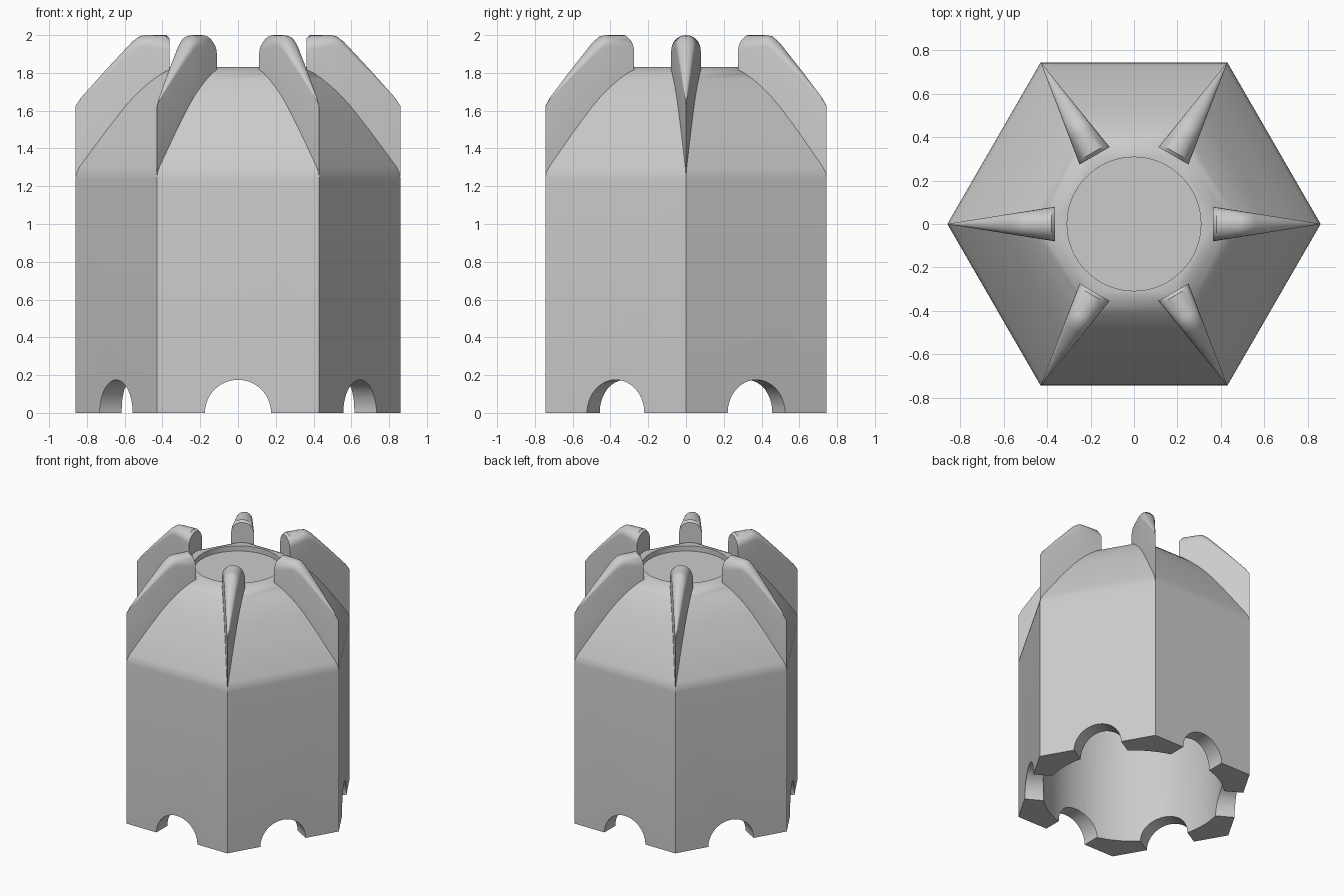
import bpy, bmesh, math
from mathutils import Matrix

if "Cube" in bpy.data.objects:
    bpy.data.objects.remove(bpy.data.objects["Cube"], do_unlink=True)

grey = bpy.data.materials.new("light grey")
grey.use_nodes = True
grey.diffuse_color = (0.6, 0.6, 0.6, 1)
grey.node_tree.nodes["Principled BSDF"].inputs["Base Color"].default_value = (0.6, 0.6, 0.6, 1)


def finish(bm, name, helper=False):
    bmesh.ops.recalc_face_normals(bm, faces=bm.faces)
    mesh = bpy.data.meshes.new(name)
    bm.to_mesh(mesh)
    bm.free()
    mesh.materials.append(grey)
    obj = bpy.data.objects.new(name, mesh)
    bpy.context.collection.objects.link(obj)
    obj.hide_render = helper
    return obj


def activate(obj):
    bpy.ops.object.select_all(action='DESELECT')
    obj.select_set(True)
    bpy.context.view_layer.objects.active = obj


def loft(bm, rings, closed_ends=True):
    """Skin a list of equally long closed rings of points."""
    rows = [[bm.verts.new(p) for p in ring] for ring in rings]
    n = len(rows[0])
    for a, b in zip(rows, rows[1:]):
        for i in range(n):
            j = (i + 1) % n
            bm.faces.new((a[i], a[j], b[j], b[i]))
    if closed_ends:
        bm.faces.new(rows[0])
        bm.faces.new(rows[-1])


def turned(name, profile, sides, helper=False):
    """Stack of regular polygons, profile = (corner radius, z)."""
    bm = bmesh.new()
    loft(bm, [[(r * math.cos(math.tau * i / sides), r * math.sin(math.tau * i / sides), z)
               for i in range(sides)] for r, z in profile])
    return finish(bm, name, helper)


def cut(target, cutter):
    activate(target)
    mod = target.modifiers.new("cut", 'BOOLEAN')
    mod.operation = 'DIFFERENCE'
    mod.solver = 'EXACT'
    mod.object = cutter
    bpy.ops.object.modifier_apply(modifier=mod.name)
    bpy.data.objects.remove(cutter, do_unlink=True)


# Hexagonal body with a curved hexagonal shoulder (flat-side distance, height)
shoulder = [(.745, 0), (.745, 1.24), (.741, 1.27), (.727, 1.305), (.62, 1.49), (.54, 1.62),
            (.5, 1.677), (.46, 1.725), (.42, 1.767), (.38, 1.802), (.35, 1.82), (.325, 1.83)]
body = turned("body", [(a / math.cos(math.pi / 6), z) for a, z in shoulder], 6)

# Round hollow open at the bottom
cut(body, turned("hollow_cutter", [(.635, -.2), (.635, 1.2), (.5, 1.45), (.3, 1.68)], 96, True))

# Shallow round recess in the top
cut(body, turned("recess_cutter", [(.308, 1.79), (.308, 2.1)], 96, True))

# Arched openings at the foot of each flat side
for k in range(6):
    bm = bmesh.new()
    place = (Matrix.Rotation(math.radians(30 + 60 * k), 4, 'Z')
             @ Matrix.Translation((.7, 0, 0)) @ Matrix.Rotation(math.pi / 2, 4, 'Y'))
    bmesh.ops.create_cone(bm, cap_ends=True, segments=64, radius1=.175, radius2=.175,
                          depth=.5, matrix=place)
    cut(body, finish(bm, "arch_cutter", True))

activate(body)
bpy.ops.object.shade_smooth_by_angle(angle=math.radians(30))

# Wedge fins: rounded top edge, tapering to a knife edge at each corner
crest = [(.363, 1.985), (.38, 2), (.49, 2), (.52, 1.995), (.56, 1.965), (.7, 1.815),
         (.83, 1.67), (.86, 1.625)]
STEPS = 12
for k in range(6):
    bm = bmesh.new()
    rings = []
    for r, top in crest:
        t = .0005 + .16 * (.86 - r)
        base = 1.25 + 1.06 * (.86 - r)
        ring = [(r, -t, base)]
        for s in range(STEPS + 1):
            ang = math.pi * s / STEPS
            ring.append((r, -t * math.cos(ang), top - t + t * math.sin(ang)))
        ring.append((r, t, base))
        rings.append(ring)
    loft(bm, rings)
    bmesh.ops.rotate(bm, verts=bm.verts, matrix=Matrix.Rotation(math.radians(60 * k), 3, 'Z'))
    fin = finish(bm, f"fin_{k + 1}")
    activate(fin)
    bpy.ops.object.shade_smooth_by_angle(angle=math.radians(35))
